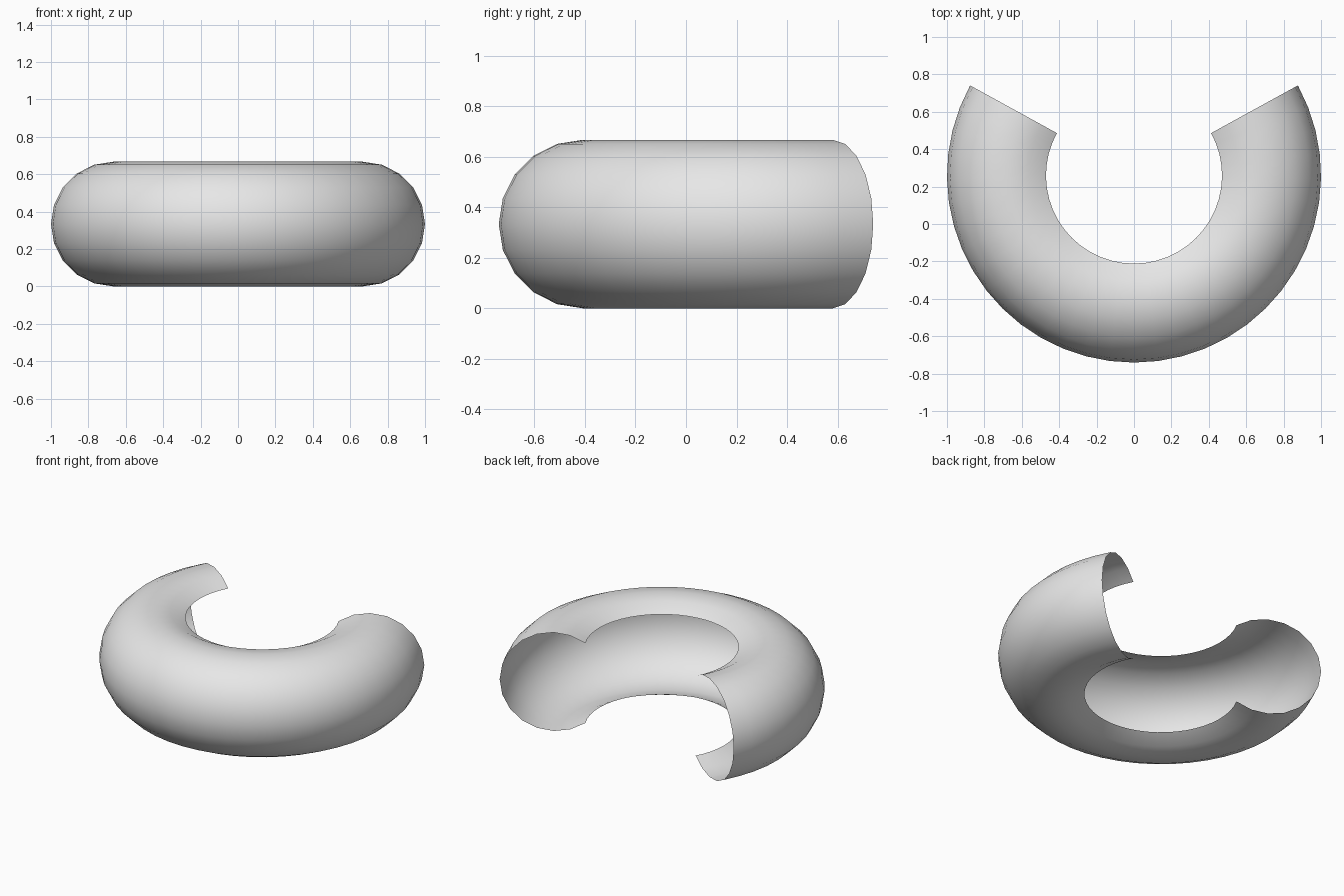
import bpy, bmesh
from math import sin, cos, radians
from mathutils import Vector

cube = bpy.data.objects.get("Cube")
if cube:
    bpy.data.objects.remove(cube)

RING, TUBE = 2 / 3, 1 / 3       # ring radius and tube radius
END = radians(28.8)             # how far each arm rises past the side
CENTRE = Vector((0, (1 - sin(END)) / 2, TUBE))

grey = bpy.data.materials.new("light_grey")
grey.use_nodes = True
colour = (0.8, 0.8, 0.8, 1)
grey.diffuse_color = colour
grey.node_tree.nodes["Principled BSDF"].inputs["Base Color"].default_value = colour

# C-shaped tube profile, open towards the ring's middle, at the right arm's end
bm = bmesh.new()
outward = Vector((cos(END), sin(END), 0))
profile = []
for i in range(-7, 8):
    a = radians(18 * i)
    point = CENTRE + outward * (RING + TUBE * cos(a)) + Vector((0, 0, TUBE * sin(a)))
    profile.append(bm.verts.new(point))
edges = [bm.edges.new(pair) for pair in zip(profile, profile[1:])]

# Sweep the profile round the front to the other arm
bmesh.ops.spin(bm, geom=profile + edges, cent=CENTRE, axis=(0, 0, 1),
               angle=-(radians(180) + 2 * END), steps=32, use_duplicate=False)
bmesh.ops.remove_doubles(bm, verts=bm.verts[:], dist=0.0001)

# Turn every face away from the tube's core
bm.normal_update()
for face in bm.faces:
    middle = face.calc_center_median()
    flat = middle - CENTRE
    flat.z = 0
    if face.normal.dot(middle - CENTRE - flat.normalized() * RING) < 0:
        face.normal_flip()

mesh = bpy.data.meshes.new("open_ring_shell")
bm.to_mesh(mesh)
bm.free()
mesh.materials.append(grey)
shell = bpy.data.objects.new("open_ring_shell", mesh)
bpy.context.collection.objects.link(shell)
mesh.shade_smooth()
